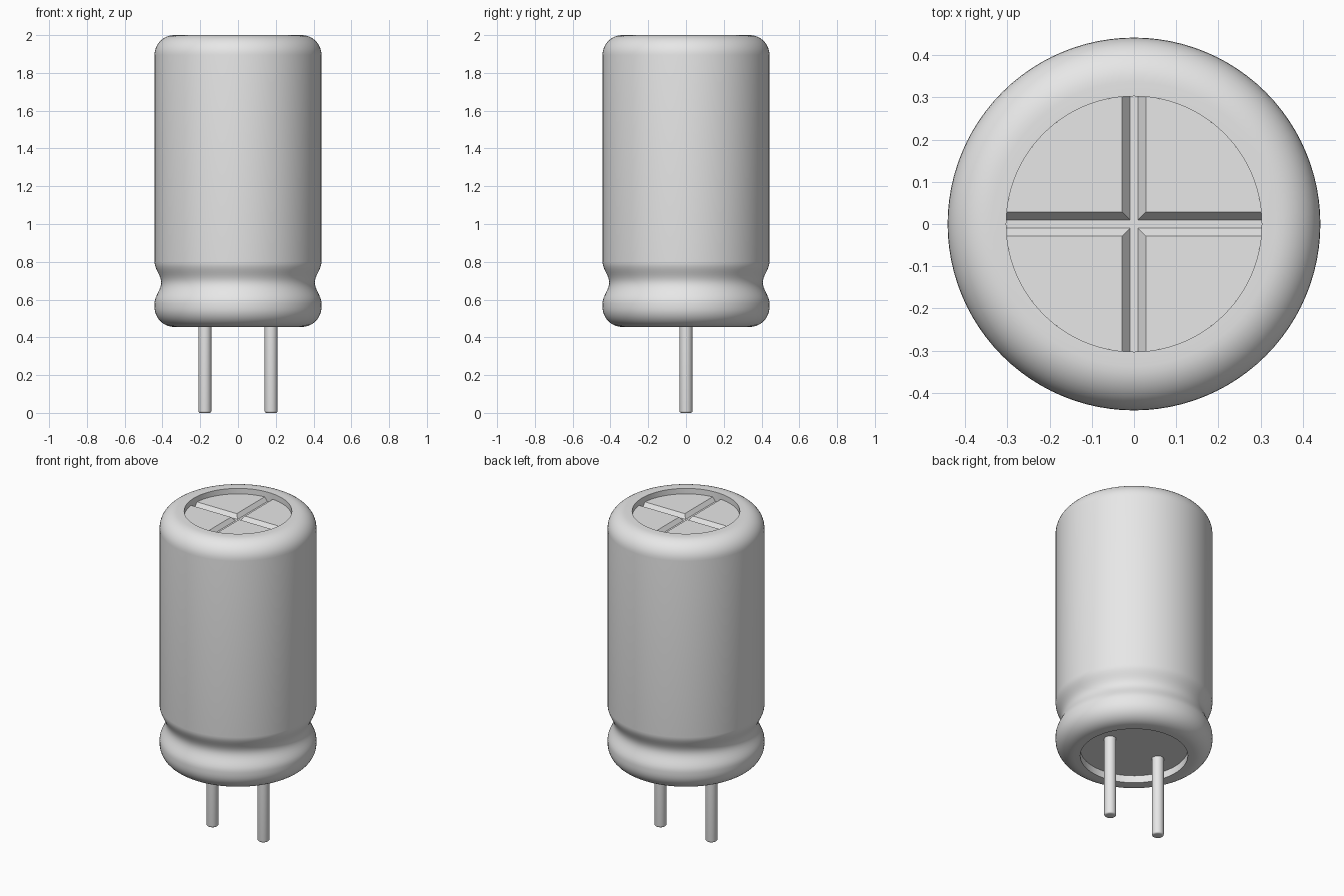
import bpy, bmesh
from math import cos, sin, pi, radians, asin

cube = bpy.data.objects.get("Cube")
if cube:
    bpy.data.objects.remove(cube, do_unlink=True)

SEGMENTS = 96
RIM = 0.303          # radius of the openings at both ends
BODY = 0.442         # outer radius
TOP, BOTTOM = 2.0, 0.455

grey = bpy.data.materials.new("light grey")
grey.use_nodes = True
colour = (0.8, 0.8, 0.8, 1)
grey.diffuse_color = colour
grey.node_tree.nodes["Principled BSDF"].inputs["Base Color"].default_value = colour


def finish(name, bm, angle=30):
    bmesh.ops.recalc_face_normals(bm, faces=bm.faces)
    mesh = bpy.data.meshes.new(name)
    bm.to_mesh(mesh)
    bm.free()
    mesh.materials.append(grey)
    obj = bpy.data.objects.new(name, mesh)
    bpy.context.collection.objects.link(obj)
    bpy.ops.object.select_all(action="DESELECT")
    bpy.context.view_layer.objects.active = obj
    obj.select_set(True)
    bpy.ops.object.shade_smooth_by_angle(angle=radians(angle))
    return obj


def lathe(name, profile, x=0, segments=SEGMENTS, caps=False):
    """Spin (radius, height) points round a vertical axis at x."""
    bm = bmesh.new()
    rings = [[bm.verts.new((x + r * cos(2 * pi * i / segments),
                            r * sin(2 * pi * i / segments), z))
              for i in range(segments)] for r, z in profile]
    for low, high in zip(rings, rings[1:]):
        for i in range(segments):
            j = (i + 1) % segments
            bm.faces.new((low[i], low[j], high[j], high[i]))
    if caps:
        bm.faces.new(rings[0])
        bm.faces.new(rings[-1])
    return finish(name, bm)


def arc(r, z, radius, start, end, steps=10):
    angles = [radians(start + (end - start) * k / steps) for k in range(steps + 1)]
    return [(r + radius * cos(a), z + radius * sin(a)) for a in angles]


# Can: rounded ends, crimped neck and a lip turned in at each end
fillet = 0.105
neck_low, neck_high, neck_depth = 0.58, 0.80, 0.035
neck = []
for k in range(17):
    t = k / 16
    neck.append((BODY - neck_depth * (1 - cos(2 * pi * t)) / 2,
                 neck_low + (neck_high - neck_low) * t))
can = [(RIM, BOTTOM + 0.06), (RIM, BOTTOM)]
can += arc(BODY - fillet, BOTTOM + fillet, fillet, -90, 0)
can += neck
can += arc(BODY - fillet, TOP - fillet, fillet, 0, 90)
can += [(RIM, TOP), (RIM, TOP - 0.07)]
lathe("can", can)

# Recessed discs closing the two ends
floor, plateau = 1.942, 1.966
lathe("top_disc", [(RIM, floor - 0.02), (RIM, floor)], caps=True)
lathe("base_seal", [(RIM, BOTTOM + 0.045), (RIM, BOTTOM + 0.07)], caps=True)

# Four raised sectors leave a cross-shaped vent with sloping walls
def sector(gap, z):
    start = asin(gap / RIM)
    steps = SEGMENTS // 4
    points = [(gap, gap, z)]
    for k in range(steps + 1):
        a = start + (pi / 2 - 2 * start) * k / steps
        points.append((RIM * cos(a), RIM * sin(a), z))
    return points


for name, sx, sy in (("back_left", 1, 1), ("back_right", -1, 1),
                     ("front_right", -1, -1), ("front_left", 1, -1)):
    bm = bmesh.new()
    low, high = [[bm.verts.new((sx * x, sy * y, z)) for x, y, z in sector(g, h)]
                 for g, h in ((0.010, floor), (0.028, plateau))]
    bm.faces.new(high)
    for i in range(len(low)):
        j = (i + 1) % len(low)
        bm.faces.new((low[i], low[j], high[j], high[i]))
    finish("vent_sector_" + name, bm, angle=20)

# Wire leads with softened tips
wire, soft = 0.034, 0.01
for name, x in (("left_lead", 0.175), ("right_lead", -0.175)):
    lathe(name, arc(wire - soft, soft, soft, -90, 0, 4) + [(wire, BOTTOM + 0.06)],
          x=x, segments=32, caps=True)
